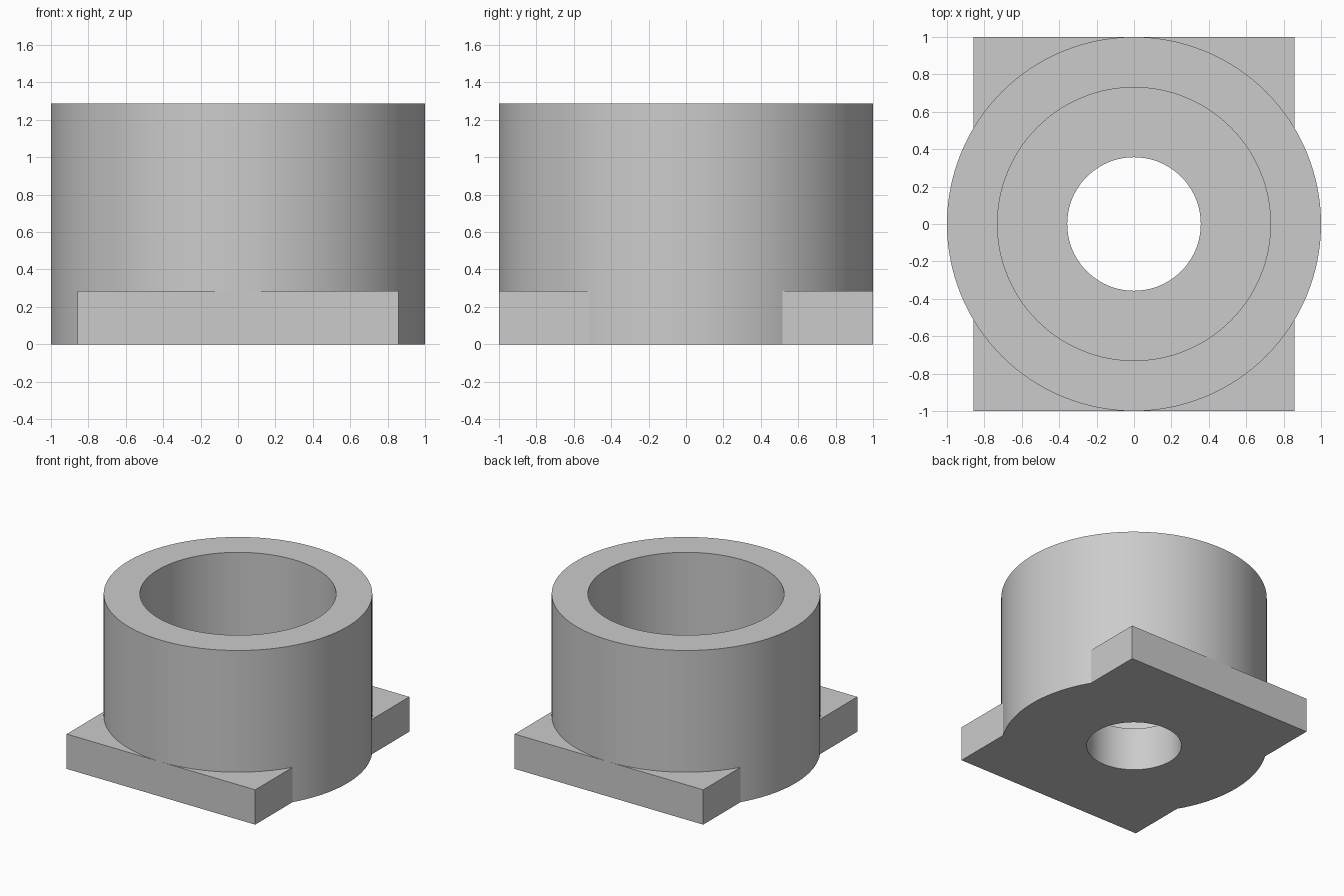
import bpy, bmesh, math

if "Cube" in bpy.data.objects:
    bpy.data.objects.remove(bpy.data.objects["Cube"], do_unlink=True)

SEGMENTS = 128
HALF_WIDTH = 0.857
FLANGE_HEIGHT = 0.286

grey = bpy.data.materials.new("light grey")
grey.use_nodes = True
grey.diffuse_color = (0.6, 0.6, 0.6, 1)
grey.node_tree.nodes["Principled BSDF"].inputs["Base Color"].default_value = (0.6, 0.6, 0.6, 1)


def finish(bm, name):
    """Turn a bmesh into a named, shaded object."""
    bmesh.ops.recalc_face_normals(bm, faces=bm.faces[:])
    mesh = bpy.data.meshes.new(name)
    bm.to_mesh(mesh)
    bm.free()
    mesh.materials.append(grey)
    obj = bpy.data.objects.new(name, mesh)
    bpy.context.collection.objects.link(obj)
    bpy.ops.object.select_all(action='DESELECT')
    obj.select_set(True)
    bpy.context.view_layer.objects.active = obj
    bpy.ops.object.shade_smooth_by_angle(angle=math.radians(30))
    return obj


# Round body: stepped bore section revolved about z
bm = bmesh.new()
section = [(0.357, 0), (1, 0), (1, 1.286), (0.73, 1.286), (0.73, 0.357), (0.357, 0.357)]
verts = [bm.verts.new((r, 0, z)) for r, z in section]
edges = [bm.edges.new((v, verts[i - 1])) for i, v in enumerate(verts)]
bmesh.ops.spin(bm, geom=verts + edges, cent=(0, 0, 0), axis=(0, 0, 1),
               angle=math.tau, steps=SEGMENTS)
bmesh.ops.remove_doubles(bm, verts=bm.verts[:], dist=0.0001)
finish(bm, "round_body")

# Flange corners: square outside, fitted to the round body inside
start = math.acos(HALF_WIDTH)
step = math.tau / SEGMENTS
angles = [start] + [i * step for i in range(SEGMENTS // 4 + 1) if i * step > start]
outline = [(HALF_WIDTH, 1)] + [(math.cos(a), math.sin(a)) for a in angles]

for side_x, x_name in ((1, "left"), (-1, "right")):
    for side_y, y_name in ((-1, "front"), (1, "back")):
        bm = bmesh.new()
        base = bm.faces.new([bm.verts.new((x * side_x, y * side_y, 0)) for x, y in outline])
        top = bmesh.ops.extrude_face_region(bm, geom=[base], use_keep_orig=True)
        bmesh.ops.translate(bm, vec=(0, 0, FLANGE_HEIGHT),
                            verts=[g for g in top["geom"] if isinstance(g, bmesh.types.BMVert)])
        finish(bm, f"flange_corner_{y_name}_{x_name}")
